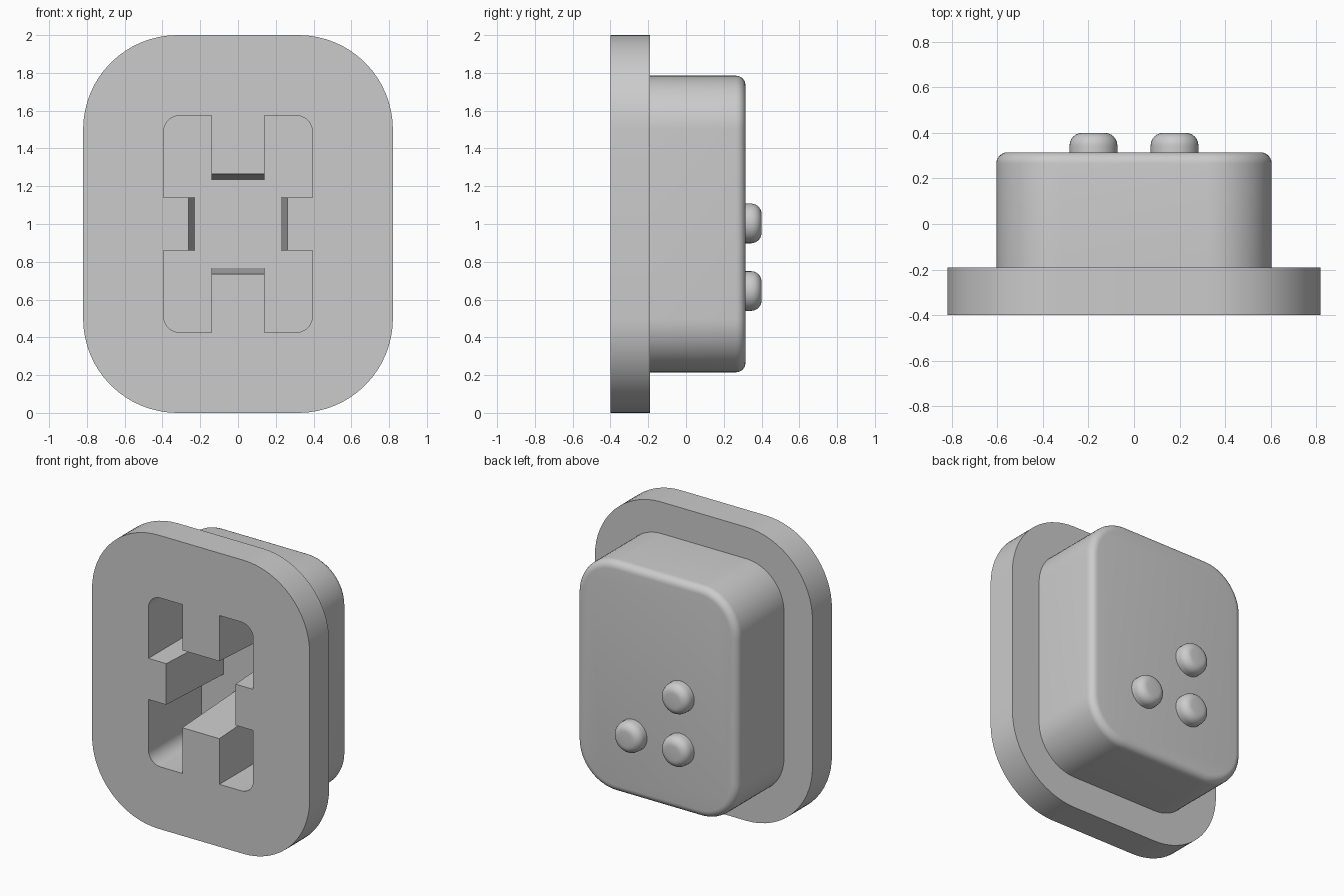
import bpy, bmesh
from math import sin, cos, pi

if "Cube" in bpy.data.objects:
    bpy.data.objects.remove(bpy.data.objects["Cube"])

MID_Z = 1.0
grey = bpy.data.materials.new("light grey")
grey.use_nodes = True
colour = (0.6, 0.6, 0.6, 1)
grey.diffuse_color = colour
grey.node_tree.nodes["Principled BSDF"].inputs["Base Color"].default_value = colour


def arc(cx, cz, r, start, steps):
    """Quarter arc in the x-z plane."""
    return [(cx + r * cos(start + pi / 2 * i / steps),
             cz + r * sin(start + pi / 2 * i / steps)) for i in range(steps + 1)]


def four_way(quarter):
    """Mirror a quarter outline (from +x round to +z) into a closed loop."""
    half = quarter + [(-x, z) for x, z in reversed(quarter)]
    return half + [(-x, -z) for x, z in half]


def rounded_rect(hx, hz, r):
    return four_way(arc(hx - r, hz - r, r, 0, 16))


def loft(name, front, back, y0, y1, back_bevel=0):
    """Solid between two matching outlines, with an optional rounded back rim."""
    bm = bmesh.new()
    a, b = [[bm.verts.new((x, y, z + MID_Z)) for x, z in loop]
            for loop, y in ((front, y0), (back, y1))]
    bm.faces.new(a)
    cap = bm.faces.new(b)
    n = len(a)
    for i in range(n):
        j = (i + 1) % n
        bm.faces.new((a[i], a[j], b[j], b[i]))
    bmesh.ops.recalc_face_normals(bm, faces=bm.faces)
    if back_bevel:
        bmesh.ops.bevel(bm, geom=list(cap.edges), offset=back_bevel, segments=6,
                        profile=0.5, affect='EDGES', clamp_overlap=True)
    mesh = bpy.data.meshes.new(name)
    bm.to_mesh(mesh)
    bm.free()
    mesh.materials.append(grey)
    obj = bpy.data.objects.new(name, mesh)
    bpy.context.collection.objects.link(obj)
    return obj


def smooth(obj):
    bpy.ops.object.select_all(action='DESELECT')
    obj.select_set(True)
    bpy.context.view_layer.objects.active = obj
    bpy.ops.object.shade_smooth_by_angle(angle=pi / 6)


def combine(obj, other, operation):
    """Apply a boolean and discard the helper."""
    mod = obj.modifiers.new(operation, 'BOOLEAN')
    mod.operation, mod.solver, mod.object = operation, 'EXACT', other
    bpy.context.view_layer.objects.active = obj
    bpy.ops.object.modifier_apply(modifier=mod.name)
    bpy.data.objects.remove(other)


def socket_outline(tab_x, tab_z):
    """Rounded opening with a tab reaching in from each side."""
    return four_way([(tab_x, 0.14), (0.395, 0.14)] + arc(0.305, 0.485, 0.09, 0, 8)
                    + [(0.14, 0.575), (0.14, tab_z)])


# Housing: wide front flange with a smaller rounded body behind it
flange = rounded_rect(0.82, 1.0, 0.5)
body = rounded_rect(0.605, 0.785, 0.285)
housing = loft("housing", flange, flange, -0.40, -0.19)
combine(housing, loft("body", body, body, -0.30, 0.315, 0.05), 'UNION')

# Socket: blind recess whose tabs taper towards the middle
socket = loft("socket_cutter", socket_outline(0.262, 0.265),
              socket_outline(0.227, 0.232), -0.42, 0.17)
combine(housing, socket, 'DIFFERENCE')
smooth(housing)

# Rounded studs on the back
disc = [(0.105 * cos(2 * pi * i / 40), 0.105 * sin(2 * pi * i / 40)) for i in range(40)]
studs = {"upper_stud": (-0.178, 0.003),
         "lower_right_stud": (-0.178, -0.355),
         "lower_left_stud": (0.178, -0.355)}
for name, (x, z) in studs.items():
    outline = [(px + x, pz + z) for px, pz in disc]
    smooth(loft(name, outline, outline, 0.30, 0.40, 0.055))
